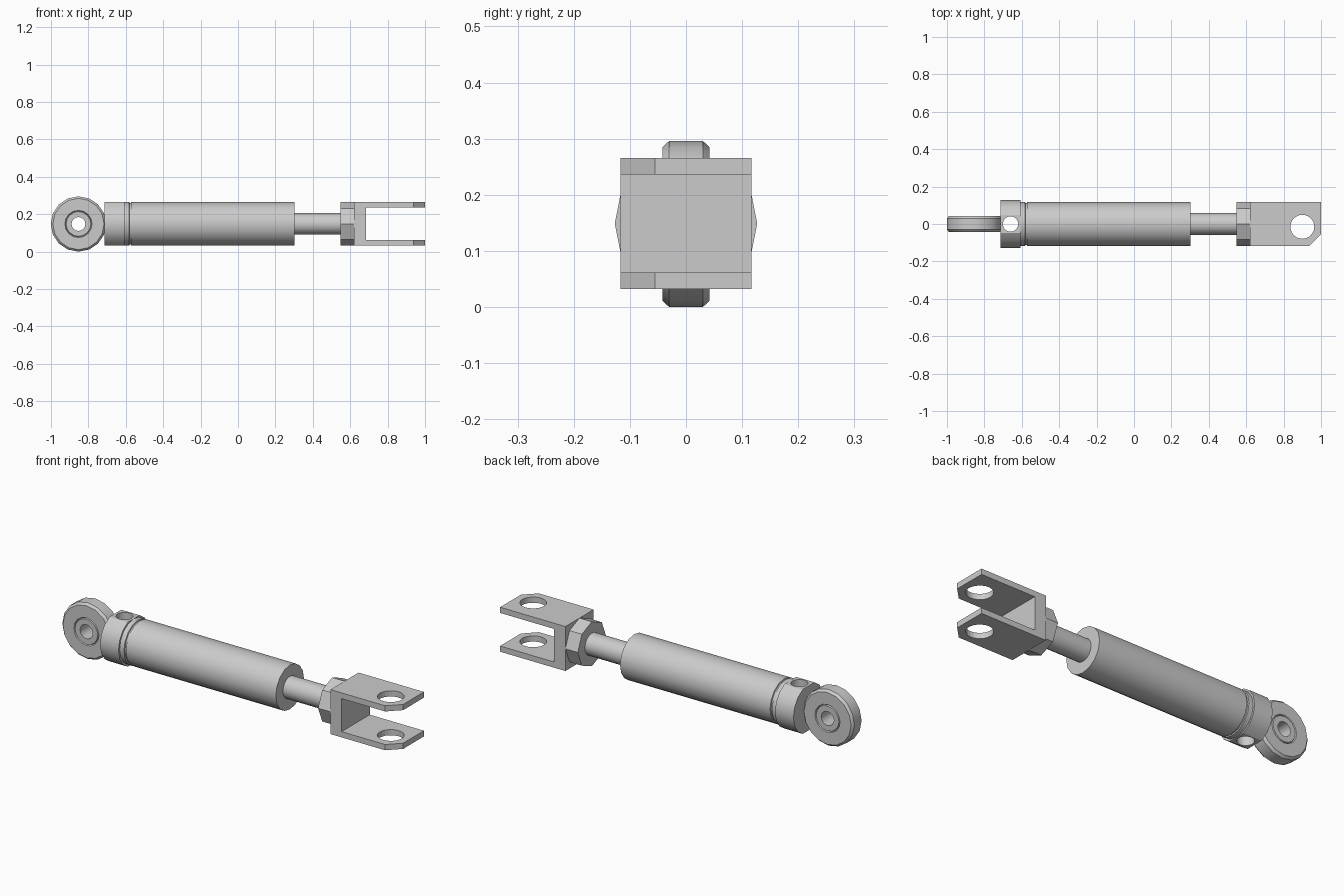
import bpy, bmesh, math
from mathutils import Matrix

if "Cube" in bpy.data.objects:
    bpy.data.objects.remove(bpy.data.objects["Cube"])

ZC = 0.149  # height of the cylinder axis


def finish(bm, name, smooth=True):
    bmesh.ops.recalc_face_normals(bm, faces=bm.faces)
    me = bpy.data.meshes.new(name)
    bm.to_mesh(me)
    bm.free()
    ob = bpy.data.objects.new(name, me)
    bpy.context.collection.objects.link(ob)
    if smooth:
        bpy.ops.object.select_all(action='DESELECT')
        ob.select_set(True)
        bpy.context.view_layer.objects.active = ob
        bpy.ops.object.shade_smooth_by_angle(angle=math.radians(30))
    return ob


def lathe(name, profile, axis='X', origin=(0, 0, ZC), sides=16, closed=False, flat_z=None, smooth=True):
    """Revolve (along, radius) points; open profiles get end caps."""
    bm = bmesh.new()
    rings = []
    for a, r in profile:
        ring = []
        for i in range(sides):
            t = 2 * math.pi * i / sides
            u, v = r * math.cos(t), r * math.sin(t)
            if flat_z:
                v = max(-flat_z, min(flat_z, v))
            p = (a, u, v) if axis == 'X' else (u, a, v)
            ring.append(bm.verts.new([p[k] + origin[k] for k in range(3)]))
        rings.append(ring)
    n = len(rings)
    for j in range(n if closed else n - 1):
        A, B = rings[j], rings[(j + 1) % n]
        for i in range(sides):
            k = (i + 1) % sides
            bm.faces.new((A[i], A[k], B[k], B[i]))
    if not closed:
        bm.faces.new(rings[0])
        bm.faces.new(rings[-1])
    return finish(bm, name, smooth)


def drill(ob, x, y, r, sides=24):
    """Cut a vertical through hole."""
    bm = bmesh.new()
    bmesh.ops.create_cone(bm, cap_ends=True, segments=sides, radius1=r, radius2=r,
                          depth=1, matrix=Matrix.Translation((x, y, ZC)))
    cutter = finish(bm, "hole_cutter", False)
    cutter.hide_render = True
    mod = ob.modifiers.new("hole", 'BOOLEAN')
    mod.operation = 'DIFFERENCE'
    mod.solver = 'EXACT'
    mod.object = cutter
    bpy.context.view_layer.objects.active = ob
    bpy.ops.object.modifier_apply(modifier=mod.name)
    bpy.data.objects.remove(cutter)


# Mounting eye with a chamfered rim and a bored bearing set in a groove
eye_half = [(0.042, 0.037), (0.042, 0.066), (0.036, 0.069), (0.042, 0.073),
            (0.042, 0.137), (0.030, 0.148)]
eye_profile = eye_half + [(-a, r) for a, r in reversed(eye_half)]
lathe("mounting_eye", eye_profile, axis='Y', origin=(-0.853, 0, 0.148), closed=True)

# End cap with flats above and below and a port through it
cap = lathe("end_cap", [(-0.714, 0.127), (-0.607, 0.127)], flat_z=0.117, smooth=False)
drill(cap, -0.66, 0, 0.041)
bpy.ops.object.select_all(action='DESELECT')
cap.select_set(True)
bpy.context.view_layer.objects.active = cap
bpy.ops.object.shade_smooth_by_angle(angle=math.radians(30))

# Barrel with a narrow retaining groove
lathe("barrel", [(-0.612, 0.117), (-0.582, 0.117), (-0.580, 0.111), (-0.573, 0.111),
                 (-0.571, 0.117), (0.302, 0.117)])

# Piston rod and octagonal lock nut
lathe("piston_rod", [(0.29, 0.058), (0.60, 0.058)])
lathe("lock_nut", [(0.548, 0.117), (0.621, 0.117)], sides=8, smooth=False)

# Clevis: U-shaped side profile extruded across y
W, T = 0.117, 0.030
side = [(0.62, -W), (1, -W), (1, -W + T), (0.685, -W + T),
        (0.685, W - T), (1, W - T), (1, W), (0.62, W)]
bm = bmesh.new()
face = bm.faces.new([bm.verts.new((x, -W, ZC + z)) for x, z in side])
ext = bmesh.ops.extrude_face_region(bm, geom=[face])
bmesh.ops.translate(bm, vec=(0, 2 * W, 0),
                    verts=[g for g in ext["geom"] if isinstance(g, bmesh.types.BMVert)])
# Clip the front corner of both arms
bmesh.ops.recalc_face_normals(bm, faces=bm.faces)
corner = [e for e in bm.edges if all(v.co.x > 0.99 and v.co.y < -0.1 for v in e.verts)]
bmesh.ops.bevel(bm, geom=corner, offset=0.062, segments=1, affect='EDGES')
clevis = finish(bm, "clevis", False)
drill(clevis, 0.9, -0.015, 0.064)
